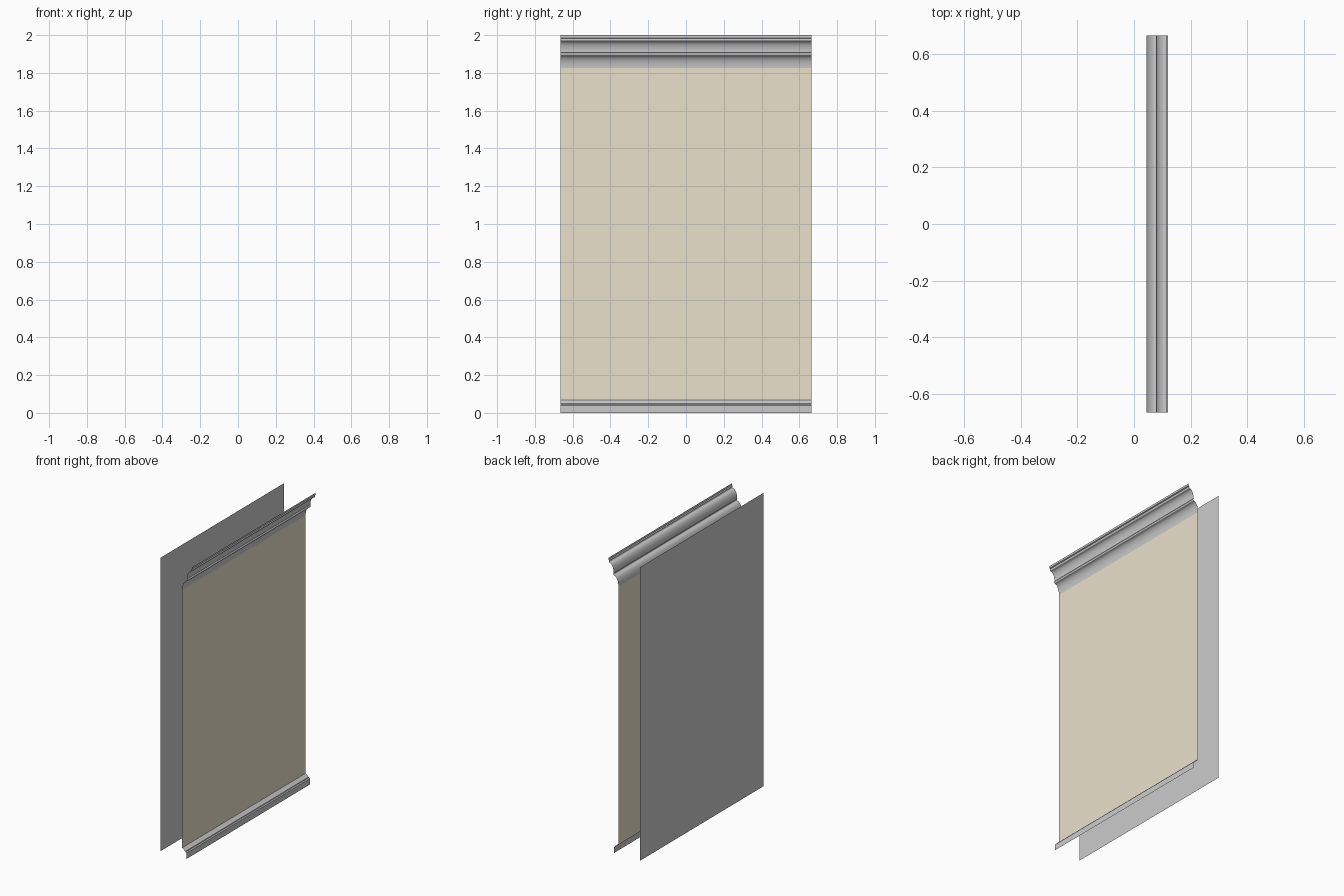
import bpy, math

if "Cube" in bpy.data.objects:
    bpy.data.objects.remove(bpy.data.objects["Cube"])

HALF = 0.665      # half width along y
WALL_X = 0.044    # front face of the wall panel
BACK_X = -0.12    # rear sheet


def arc(cx, cz, rx, rz, a0, a1, n=8):
    """Points on an elliptical arc in the x-z plane."""
    pts = []
    for i in range(n + 1):
        a = math.radians(a0 + (a1 - a0) * i / n)
        pts.append((cx + rx * math.cos(a), cz + rz * math.sin(a)))
    return pts


def extrude_profile(name, profile, smooth=False, flip=False):
    """Sweep an open x-z profile along y as a thin sheet facing +x."""
    verts = [(x, y, z) for x, z in profile for y in (-HALF, HALF)]
    faces = []
    for i in range(len(profile) - 1):
        f = (2 * i, 2 * i + 1, 2 * i + 3, 2 * i + 2)
        faces.append(f[::-1] if flip else f)
    mesh = bpy.data.meshes.new(name)
    mesh.from_pydata(verts, [], faces)
    obj = bpy.data.objects.new(name, mesh)
    bpy.context.collection.objects.link(obj)
    if smooth:
        bpy.ops.object.select_all(action='DESELECT')
        obj.select_set(True)
        bpy.context.view_layer.objects.active = obj
        bpy.ops.object.shade_smooth_by_angle(angle=math.radians(35))
    return obj


# painted wall panel
wall = extrude_profile("wall_panel", [(WALL_X, 0.065), (WALL_X, 1.825)])
paint = bpy.data.materials.new("beige_paint")
paint.diffuse_color = (0.82, 0.75, 0.60, 1)
paint.use_nodes = True
paint.node_tree.nodes["Principled BSDF"].inputs["Base Color"].default_value = paint.diffuse_color
wall.data.materials.append(paint)

# plain rear sheet, facing away from the wall
extrude_profile("back_panel", [(BACK_X, 0), (BACK_X, 2)], flip=True)

# stepped skirting board
extrude_profile("baseboard", [
    (0.077, 0), (0.077, 0.040), (0.070, 0.044), (0.068, 0.050),
    (0.060, 0.053), (0.055, 0.060), (WALL_X, 0.067)], smooth=True)

# crown moulding: lower cove, small bead, upper cove, top fillet
crown = [(WALL_X, 1.825)]
crown += arc(0.078, 1.825, 0.034, 0.067, 180, 90)
crown += arc(0.078, 1.899, 0.005, 0.007, -90, 90, 6)
crown += arc(0.110, 1.908, 0.030, 0.060, 180, 90)
crown += arc(0.110, 1.976, 0.006, 0.008, -90, 60, 5)
crown += [(0.120, 1.986), (0.120, 2.0)]
extrude_profile("crown_moulding", crown[1:], smooth=True)
